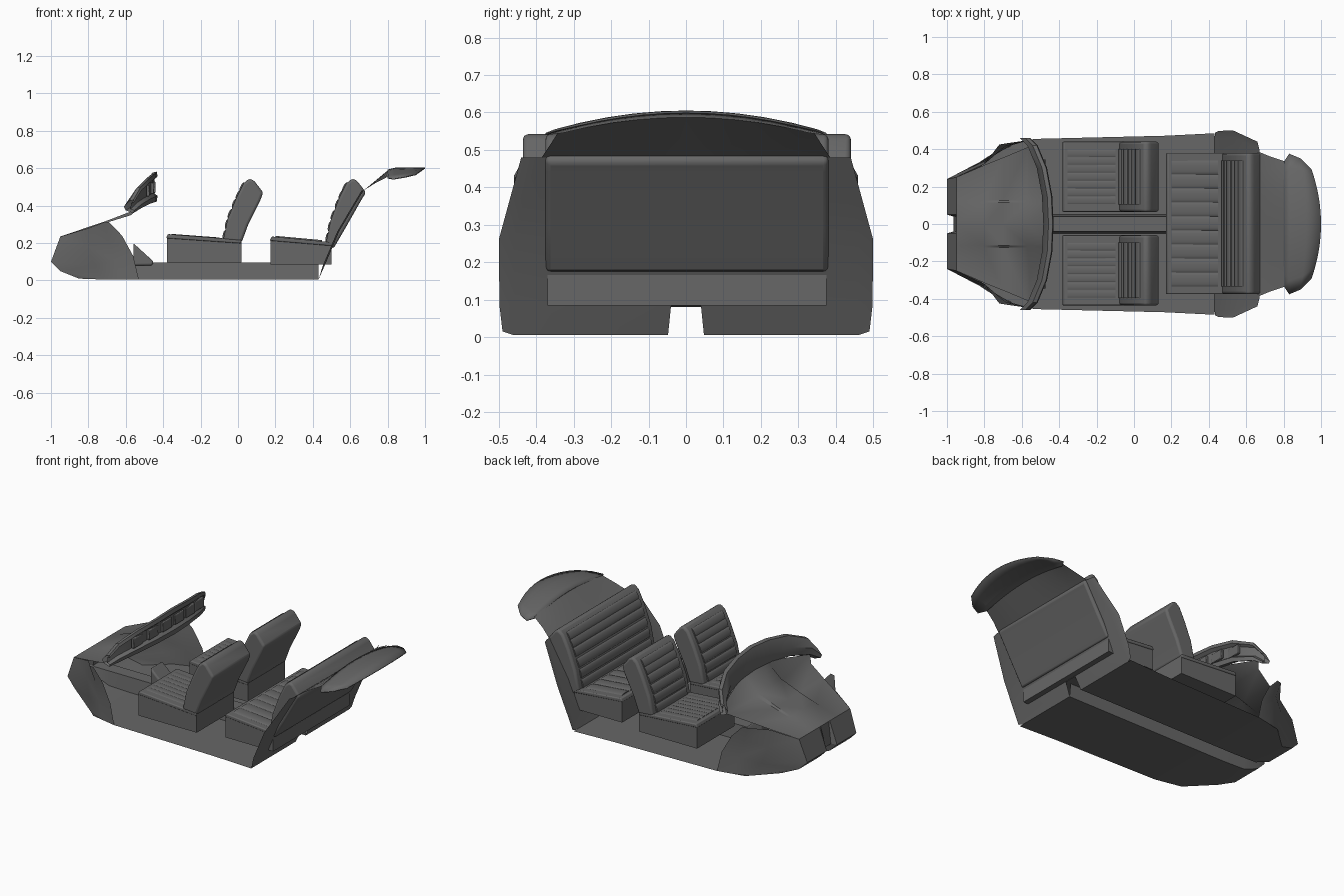
import bpy, bmesh, math
from mathutils import Vector, Matrix

old = bpy.data.objects.get("Cube")
if old:
    bpy.data.objects.remove(old, do_unlink=True)

GREY = (0.135, 0.135, 0.135, 1)
mat = bpy.data.materials.new("interior_grey")
mat.use_nodes = True
mat.diffuse_color = GREY
bsdf = mat.node_tree.nodes["Principled BSDF"]
bsdf.inputs["Base Color"].default_value = GREY
bsdf.inputs["Roughness"].default_value = 0.8


def finish(name, bm, bevel=0, angle=35, recalc=True):
    if recalc:
        bmesh.ops.recalc_face_normals(bm, faces=bm.faces)
    mesh = bpy.data.meshes.new(name)
    bm.to_mesh(mesh)
    bm.free()
    mesh.materials.append(mat)
    ob = bpy.data.objects.new(name, mesh)
    bpy.context.collection.objects.link(ob)
    bpy.ops.object.select_all(action='DESELECT')
    ob.select_set(True)
    bpy.context.view_layer.objects.active = ob
    if bevel:
        mod = ob.modifiers.new("soft_edges", 'BEVEL')
        mod.width, mod.segments, mod.limit_method = bevel, 3, 'ANGLE'
    bpy.ops.object.shade_smooth_by_angle(angle=math.radians(angle))
    return ob


def sheet(name, rows, mirror=False, thick=0, angle=35):
    """Loft rows of points into a surface, optionally mirrored in y."""
    bm = bmesh.new()
    for s in ((1, -1) if mirror else (1,)):
        grid = [[bm.verts.new((x, y * s, z)) for x, y, z in r] for r in rows]
        for a, b in zip(grid, grid[1:]):
            for i in range(len(a) - 1):
                bm.faces.new((a[i], a[i + 1], b[i + 1], b[i]))
    bmesh.ops.remove_doubles(bm, verts=bm.verts, dist=0.0005)
    ob = finish(name, bm, angle=angle)
    if thick:
        mod = ob.modifiers.new("thickness", 'SOLIDIFY')
        mod.thickness, mod.offset = thick, 0
    return ob


def prism(name, profile, y0, y1, bevel=0):
    """Extrude an x-z outline from y0 to y1."""
    bm = bmesh.new()
    face = bm.faces.new([bm.verts.new((x, y0, z)) for x, z in profile])
    out = bmesh.ops.extrude_face_region(bm, geom=[face])["geom"]
    bmesh.ops.translate(bm, vec=(0, y1 - y0, 0),
                        verts=[v for v in out if isinstance(v, bmesh.types.BMVert)])
    return finish(name, bm, bevel)


def rolls(name, places, length, axis, radius, flat=0.3):
    """Flattened padding rolls; each place is (centre, surface normal)."""
    bm = bmesh.new()
    axis = Vector(axis).normalized()
    for centre, normal in places:
        n = Vector(normal).normalized()
        basis = Matrix((axis, axis.cross(n), n)).transposed().to_4x4()
        size = Matrix.Diagonal((length / 2, radius, radius * flat, 1))
        turn = Matrix.Rotation(math.pi / 2, 4, 'Y')
        flat_cyl = Matrix.Translation(centre) @ basis @ size @ turn
        bmesh.ops.create_cone(bm, cap_ends=True, segments=14, radius1=1, radius2=1,
                              depth=2, matrix=flat_cyl)
    return finish(name, bm)


def seat(name, front, rear, top, bottom, y0, y1, back, cushion_rolls):
    mid, width = (y0 + y1) / 2, y1 - y0
    drop = top - 0.03
    # base box with a slightly wider cushion lid
    prism(name + "_base", [(front + .005, bottom), (rear, bottom), (rear, drop - .01),
                           (front + .005, top - .015)], y0 + .005, y1 - .005)
    prism(name + "_cushion", [(front, top - .022), (rear, drop - .02), (rear, drop),
                              (front + .01, top)], y0, y1, .006)
    prism(name + "_backrest", back, y0, y1, .018)
    # padding on cushion
    slope = math.atan2(.03, rear - front)
    c = ((front + back[0][0]) / 2 + .005, (back[0][0] - front) - .05)
    step = (width - .08) / cushion_rolls
    zc = top - .03 * (c[0] - front) / (rear - front)
    rolls(name + "_cushion_padding",
          [((c[0], y0 + .04 + step * (i + .5), zc - .001), (math.sin(slope), 0, math.cos(slope)))
           for i in range(cushion_rolls)],
          c[1], (math.cos(slope), 0, -math.sin(slope)), step / 2, .2)
    # padding on the front of the backrest
    places = []
    for (xa, za), (xb, zb) in zip(back[:3], back[1:4]):
        for t in (.25, .75):
            places.append(((xa + (xb - xa) * t, mid, za + (zb - za) * t),
                           (za - zb, 0, xb - xa)))
    rolls(name + "_backrest_padding", places, width - .08, (0, 1, 0), .026, .3)


# Front seats and rear bench
front_back = [(-.08, .215), (-.055, .33), (-.01, .44), (.03, .52), (.06, .545), (.085, .535),
              (.135, .47), (.12, .43), (.055, .3), (.02, .205)]
for name, y0, y1 in (("first_front_seat", -.435, -.06), ("second_front_seat", .065, .44)):
    seat(name, -.385, .018, .248, .095, y0, y1, front_back, 7)
bench_back = [(.47, .2), (.495, .32), (.54, .44), (.58, .52), (.61, .545), (.635, .535),
              (.685, .47), (.665, .44), (.58, .29), (.51, .17)]
seat("rear_bench", .17, .5, .235, .085, -.375, .38, bench_back, 9)

# Floor pan, toe board and nose wall, with a hollow centre tunnel
pan = []
for x, z, w in ((-.95, .235, .25), (-1, .1, .24), (-.95, .05, .25), (-.85, .01, .28),
                (-.7, .005, .42), (-.53, .005, .455), (.17, .005, .472), (.43, .005, .485)):
    tx, tz = max(x, -.965), max(z, .095)
    pan.append([(tx, 0, tz), (tx, .04, tz), (x, .05, z), (x, w, z)])
sheet("floor_pan", pan, mirror=True, angle=25)

# Footwell sides, from the nose to the curved door edge
nose = [(-.95, .25, .235), (-1, .24, .1), (-.95, .25, .05), (-.85, .28, .01)]
middle = [(-.8, .32, .28), (-.8, .335, .18), (-.77, .36, .08), (-.72, .4, .005)]
swell = [(-.72, .425, .31), (-.69, .415, .22), (-.66, .42, .11), (-.62, .437, .005)]
door = [(-.69, .43, .312), (-.62, .44, .24), (-.56, .45, .13), (-.53, .455, .005)]
sheet("footwell_sides", [nose, middle, swell, door], mirror=True)

# Sloping cowl with a raised centre rib
cowl = []
for x, z, edge, rib in ((-.95, .235, .25, 0), (-.8, .28, .315, .006), (-.7, .31, .355, .01),
                        (-.57, .35, .41, .02)):
    cowl.append([(x, 0, z + rib), (x, .115, z + rib), (x, .125, z), (x, edge, z)])
cowl.append([(-.465, 0, .455), (-.467, .1, .453), (-.468, .12, .452), (-.55, .43, .395)])
sheet("cowl", cowl, mirror=True)
prism("tunnel_front_cover", [(-.56, .08), (-.46, .08), (-.45, .1), (-.56, .2)], -.06, .06, .01)

# Curved dashboard: stations of (y, x, bottom, top)
stations = [(-.46, -.57, .36, .43), (-.42, -.53, .385, .5), (-.3, -.48, .41, .55),
            (-.15, -.452, .42, .572), (0, -.445, .42, .582)]
stations += [(-y, x, a, b) for y, x, a, b in reversed(stations[:-1])]
rows = []
for y, x, a, b in stations:
    h = b - a
    rows.append([(x - .03, y, a + .015), (x + .01, y, a), (x + .015, y, a + .2 * h),
                 (x - .005, y, a + .3 * h), (x - .002, y, a + .75 * h),
                 (x + .015, y, a + .85 * h), (x + .01, y, b), (x - .012, y, b - .005),
                 (x - .04, y, a + .5 * h), (x - .03, y, a + .015)])
sheet("dashboard", rows)


def dash_at(y):
    for (ya, *pa), (yb, *pb) in zip(stations, stations[1:]):
        if ya <= y <= yb:
            t = (y - ya) / (yb - ya)
            return [p + (q - p) * t for p, q in zip(pa, pb)]


# Instrument panels set into the dashboard
for i, y in enumerate((-.3, -.18, -.06, .06, .18, .3)):
    x, a, b = dash_at(y)
    m = (a + b) / 2
    prism("dash_panel_%d" % (i + 1), [(x - .01, m - .03), (x + .008, m - .03),
                                      (x + .006, m + .03), (x - .01, m + .03)],
          y - .045, y + .045, .004)

# Rear wall behind the bench, notched for the tunnel
wall = [[(.465, 0, .083), (.465, .04, .083), (.43, .048, .005), (.43, .46, .005),
         (.435, .49, .015)]]
for x, z, w in ((.465, .083, .498), (.54, .26, .5), (.605, .37, .47), (.67, .48, .44)):
    wall.append([(x, 0, z), (x, .04, z), (x, .048, z), (x, w - .04, z), (x - .01, w, z)])
sheet("rear_wall", wall, mirror=True)

# Sloping panel and arched parcel shelf
ys = [-1 + i / 5 for i in range(11)]


def arch(x, z, half, droop, sweep=0):
    return [(x - sweep * t * t, half * t, z - droop * t * t) for t in ys]


sheet("shelf_slope", [arch(.67, .48, .385, 0), arch(.73, .53, .36, .012),
                      arch(.805, .592, .335, .035)])
sheet("parcel_shelf", [arch(.8, .59, .33, .042), arch(.84, .6, .375, .058, .01),
                       arch(.92, .602, .35, .05, .03), arch(1, .601, .29, .035, .05)], thick=.006)
